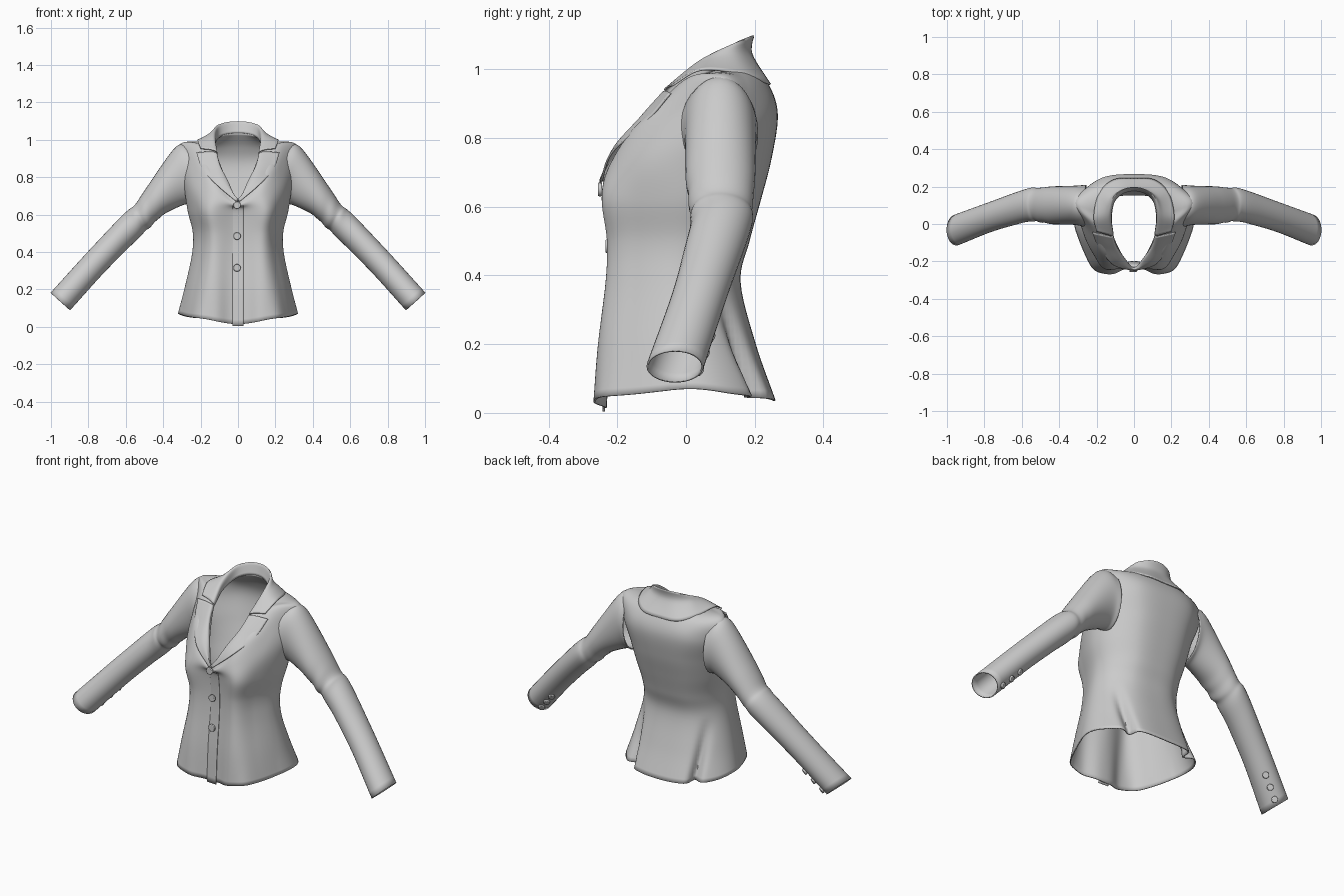
import bpy, math
from mathutils import Vector as V

if "Cube" in bpy.data.objects:
    bpy.data.objects.remove(bpy.data.objects["Cube"])


def catmull(pts, n, mirror=False):
    """Smooth curve through pts; mirror keeps it smooth across x = 0."""
    pts = [V(p) for p in pts]
    flip = lambda p: V((-p.x, p.y, p.z))
    first = flip(pts[1]) if mirror and abs(pts[0].x) < 1e-4 else 2 * pts[0] - pts[1]
    last = flip(pts[-2]) if mirror and abs(pts[-1].x) < 1e-4 else 2 * pts[-1] - pts[-2]
    p = [first] + pts + [last]
    out = []
    for i in range(1, len(p) - 2):
        a, b, c, d = p[i - 1:i + 3]
        for k in range(n):
            t = k / n
            out.append(0.5 * (2 * b + (c - a) * t + (2 * a - 5 * b + 4 * c - d) * t * t
                              + (3 * b - a - 3 * c + d) * t ** 3))
    return out + [pts[-1]]


def patch(rows, nu, nv, mirror=False):
    """Smooth sheet through a few rows of control points."""
    rows = [catmull(r, nu, mirror) for r in rows]
    cols = [catmull(c, nv) for c in zip(*rows)]
    return [list(r) for r in zip(*cols)]


def smooth(ob, angle):
    bpy.ops.object.select_all(action='DESELECT')
    ob.select_set(True)
    bpy.context.view_layer.objects.active = ob
    bpy.ops.object.shade_smooth_by_angle(angle=math.radians(angle))


def cloth(name, grid, thick=0.006, mirror=True, closed=False):
    """Cloth object from a grid of points."""
    w = len(grid[0])
    faces = []
    for r in range(len(grid) - 1):
        for c in range(w if closed else w - 1):
            d = (c + 1) % w
            faces.append((r * w + c, r * w + d, (r + 1) * w + d, (r + 1) * w + c))
    me = bpy.data.meshes.new(name)
    me.from_pydata([p for row in grid for p in row], [], faces)
    ob = bpy.data.objects.new(name, me)
    bpy.context.collection.objects.link(ob)
    if mirror:
        ob.modifiers.new("mirror", 'MIRROR').merge_threshold = 0.0005
    s = ob.modifiers.new("cloth", 'SOLIDIFY')
    s.thickness, s.offset = thick, 0
    smooth(ob, 60)


def button(name, loc, normal, r):
    bpy.ops.mesh.primitive_cylinder_add(vertices=20, radius=r, depth=0.012, location=loc)
    ob = bpy.context.object
    ob.name = name
    ob.rotation_euler = V(normal).to_track_quat('Z', 'Y').to_euler()
    b = ob.modifiers.new("round", 'BEVEL')
    b.width, b.segments = 0.003, 2
    smooth(ob, 40)


# Lapel and collar: roll line and outer edge; the inner edge follows by rule
lapel_roll = [(0, -.245, .68), (.06, -.188, .785), (.102, -.125, .865), (.12, -.066, .932)]
lapel_edge = [(.008, -.248, .668), (.112, -.216, .757), (.19, -.12, .842), (.222, -.045, .93)]
collar_roll = [(.118, -.062, .938), (.128, .04, 1.02), (.112, .135, 1.07), (.065, .18, 1.09), (0, .195, 1.096)]
collar_edge = [(.2, -.04, .953), (.215, .045, .998), (.185, .165, .985), (.11, .235, .96), (0, .244, .955)]


def neck(p):
    """Point where the fold meets the neckline."""
    h = max(0, min(1, (p[2] - .93) / .12))
    return V((p[0] * .95, p[1] + .012 - .03 * h, p[2] - .01 - .05 * h))


def fold(name, roll, edge):
    mid = []
    for a, b in zip(roll, edge):
        k = max(0, a[2] - b[2]) / .14           # the fall hugs the neck at the back
        mid.append(V(a).lerp(V(b), .4) + V((-.01 * k if a[0] else 0, -.024 * k, .004)))
    cloth(name, patch([[neck(p) for p in roll], roll, mid, edge], 8, 6, True))


fold("lapel", lapel_roll, lapel_edge)
fold("collar", collar_roll, collar_edge)

# Torso half: each level is one outline stretched by height, half width, front y, back y
outline = [(0, .06), (.56, 0), (.83, .22), (1, .53), (.88, .78), (.52, .96), (0, 1)]
levels = [(.05, .318, -.265, .258), (.2, .284, -.25, .2), (.38, .244, -.228, .156), (.5, .238, -.225, .182),
          (.62, .266, -.24, .215), (.74, .285, -.22, .246), (.87, .312, -.16, .264)]
torso = [[V((u * w, f + v * (b - f), z)) for u, v in outline] for z, w, f, b in levels]
for p, dz in zip(torso[0], (-.036, -.008, .004, .02, .005, -.008, -.015)):
    p.z += dz                                   # wavy hem
for row, z in zip(torso[5:], (.648, .656)):     # front gathers at the foot of the neckline
    row[0] = V((0, -.236, z))
    row[1].x -= .025
    row[1].z -= .03
torso[6][1].z -= .025
torso[6][2] += V((-.018, .025, 0))
torso[6][3].y += .03
torso.append([(0, -.236, .662), (.115, -.125, .84), (.22, 0, .965), (.3, .1, .98),
              (.24, .175, .965), (.13, .225, .955), (0, .235, .96)])
torso.append([neck(p) for p in lapel_roll[:2] + lapel_roll[3:] + collar_roll[1:]])

body = patch(torso, 12, 7, True)
for p in (p for row in body for p in row):
    if p.y > .05 and p.z < .37:                 # back pleats open toward the hem
        d = .055 * (1 - p.z / .37) * math.exp(-((p.x - .2) / .022) ** 2)
        p.y -= d
        p.x -= d * .5
    if p.y < -.05 and p.z < .5:                 # soft drape in the front skirt
        p.y += .006 * math.sin(p.x * 45) * (1 - p.z / .5) * min(1, p.x * 10)
cloth("jacket_body", body)

# Overlapping front edge follows the centre front
centre = [row[0].copy() for row in torso[:6]]
placket = [[V((x, p.y - e, p.z)) for x, e in ((-.03, .004), (0, .006), (.03, .008))] for p in centre]
for p in placket[0]:
    p.z = .004
cloth("front_placket", patch(placket, 4, 6), .004, mirror=False)

# Sleeve rings: top x, z, bottom x, z, centre y, half depth
rings = [(.262, .972, .25, .655, .095, .112), (.335, .955, .29, .655, .1, .102),
         (.475, .76, .395, .605, .1, .098), (.55, .65, .462, .545, .102, .088),
         (.61, .6, .53, .48, .1, .086), (.8, .4, .71, .3, .042, .077), (1, .18, .9, .09, -.032, .08)]
SIDES, STEPS = 32, 9


def ring(tx, tz, bx, bz, y, h):
    top, low = V((tx, y, tz)), V((bx, y, bz))
    c, up = (top + low) / 2, (top - low) / 2
    return [c + up * math.cos(a) + V((0, h, 0)) * math.sin(a)
            for a in (2 * math.pi * i / SIDES for i in range(SIDES))]


sleeve = list(map(list, zip(*[catmull(c, STEPS) for c in zip(*[ring(*r) for r in rings])])))
for j, row in enumerate(sleeve):                # slanting creases at the front of the elbow
    c = sum(row, V((0, 0, 0))) / SIDES
    fade = math.exp(-((j - 3.3 * STEPS) / 8) ** 2)
    for i, p in enumerate(row):
        a = 2 * math.pi * i / SIDES
        bite = .045 * fade * (.55 - .45 * math.sin(a + .6))
        row[i] = c + (p - c) * (1 + bite * math.sin(j * .8 + 2.5 * math.cos(a)))
cloth("sleeve", sleeve, closed=True)

# Cuff buttons sit on the rear underside of each sleeve
for k in range(3):
    row = sleeve[-2 - 2 * k]
    c = sum(row, V((0, 0, 0))) / SIDES
    n = (row[12] - c).normalized()
    p = row[12] + n * .008
    for side, s in (("left", 1), ("right", -1)):
        button(f"cuff_button_{side}_{k + 1}", (p.x * s, p.y, p.z), (n.x * s, n.y, n.z), .017)

# Front buttons
for k, (y, z) in enumerate(((-.25, .65), (-.228, .485), (-.23, .315))):
    button(f"front_button_{k + 1}", (-.005, y, z), (0, -1, 0), .02)
